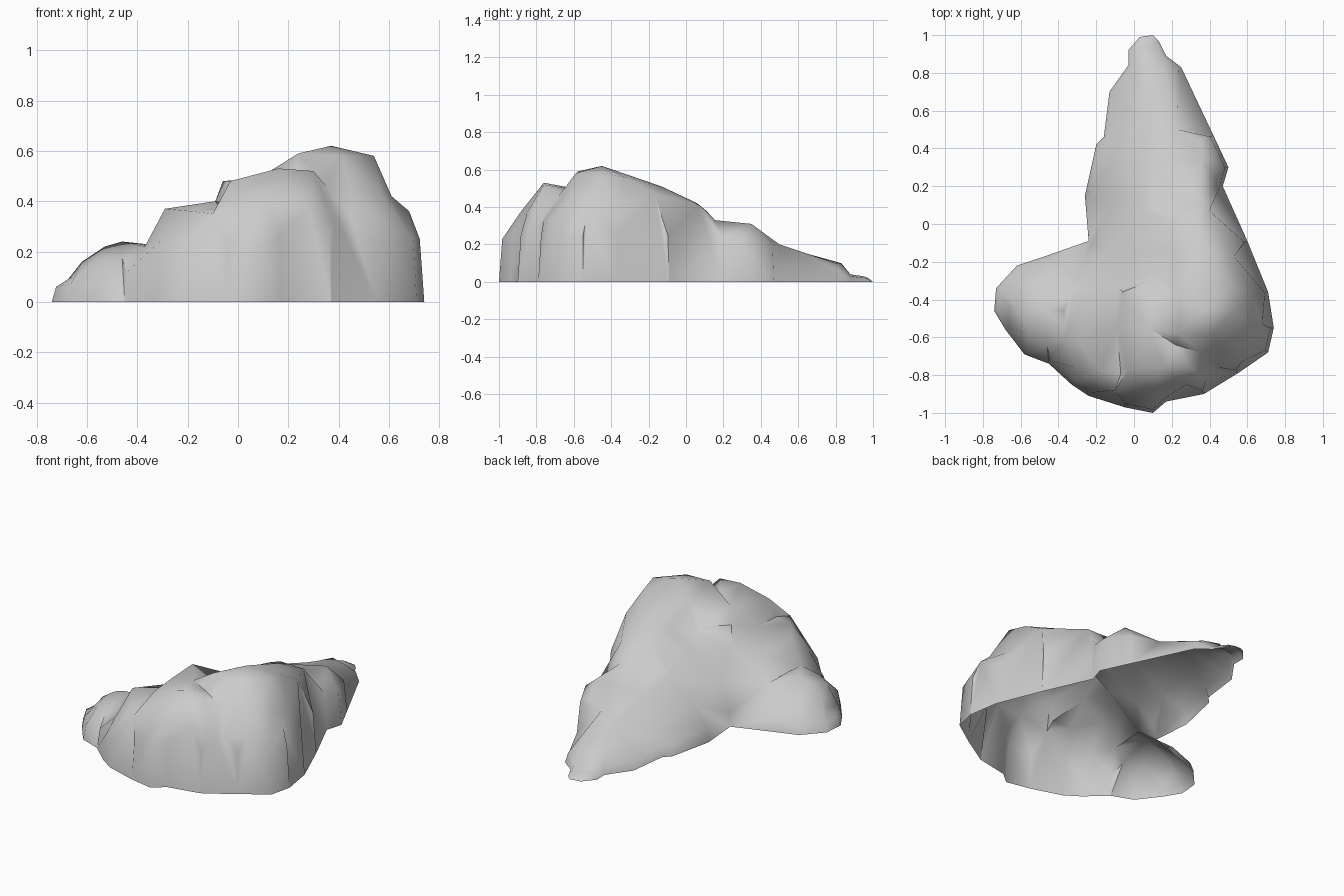
import bpy
import bmesh
import math
from mathutils import Vector
from mathutils.geometry import delaunay_2d_cdt

if "Cube" in bpy.data.objects:
    bpy.data.objects.remove(bpy.data.objects["Cube"], do_unlink=True)

RIM_INSET = 0.018
points = []
creases = []


def add_path(path, closed=False, crease=True):
    """Add a feature line of the terrain; its segments become mesh edges."""
    start = len(points)
    points.extend(Vector(p) for p in path)
    count = len(path)
    if crease:
        for i in range(count if closed else count - 1):
            creases.append((start + i, start + (i + 1) % count))


def inset_rim(path):
    """Move each outline point inwards and lift it to its own wall height."""
    rim = []
    for i, point in enumerate(path):
        before = Vector(path[i - 1][:2])
        after = Vector(path[(i + 1) % len(path)][:2])
        along = (after - before).normalized()
        rim.append((point[0] - along.y * RIM_INSET,
                    point[1] + along.x * RIM_INSET, point[2]))
    return rim


# Footprint, counter-clockwise: x, y and the height of the wall above it
outline = [
    (.74, -.55, .25), (.71, -.36, .25), (.6, -.09, .25), (.47, .2, .23),
    (.5, .3, .21), (.42, .47, .19), (.25, .83, .06), (.17, .89, .03),
    (.13, .97, .02), (.1, 1, .01), (.03, .99, .02), (-.03, .92, .03),
    (-.03, .84, .05), (-.13, .7, .04), (-.16, .46, .06), (-.2, .42, .06),
    (-.26, .15, .09), (-.24, -.09, .08), (-.44, -.16, .06),
    (-.62, -.22, .05), (-.73, -.34, .04), (-.74, -.46, .06),
    (-.68, -.56, .07), (-.58, -.69, .09), (-.45, -.74, .12),
    (-.33, -.85, .16), (-.24, -.91, .18), (-.05, -.97, .22),
    (.1, -1, .23), (.17, -.94, .27), (.37, -.9, .25),
    (.55, -.79, .25), (.71, -.68, .25),
]
add_path([(x, y, 0) for x, y, z in outline], closed=True)
add_path(inset_rim(outline), crease=False)

# Main summit, its outer shoulder and the spur running back from it
add_path([(.24, -.58, .59), (.37, -.45, .62), (.36, -.13, .51), (.33, .04, .43)])
add_path([(.41, -.59, .58), (.54, -.45, .58), (.52, -.33, .56), (.53, -.17, .47),
          (.4, .07, .41)])
add_path([(.61, -.54, .42), (.62, -.37, .37)])
add_path([(.68, -.53, .36)], crease=False)
add_path([(.24, -.37, .54), (.21, -.15, .46)])

# Front summit, and the gully between it and the main summit
add_path([(-.03, -.77, .48), (.16, -.76, .53), (.3, -.76, .52), (.38, -.83, .31)])
add_path([(.08, -.55, .49), (.22, -.64, .5), (.35, -.68, .46), (.41, -.79, .3)])
add_path([(-.1, -.88, .35), (.1, -.88, .38), (.28, -.85, .37)])

# Steep nose of the main summit
add_path([(.45, -.76, .33), (.45, -.67, .44)])
add_path([(.57, -.73, .33), (.57, -.62, .43)])

# Step on the left of the front summit: upper edge and foot
add_path([(-.03, -.77, .48), (-.05, -.55, .48), (-.06, -.36, .48), (.1, -.295, .45)])
add_path([(-.07, -.79, .37), (-.09, -.55, .4), (-.085, -.33, .37), (.11, -.27, .41)])

# Left terrace and the low side lobe
add_path([(-.18, -.78, .36), (-.29, -.62, .37), (-.24, -.4, .32)])
add_path([(-.31, -.76, .24), (-.37, -.6, .22), (-.32, -.34, .19)])
add_path([(-.37, -.46, .23), (-.46, -.45, .24), (-.53, -.45, .22), (-.62, -.44, .16),
          (-.66, -.43, .1)])
add_path([(-.46, -.65, .17), (-.56, -.58, .17)])

# Rear slope, with the small step behind the spur
add_path([(.205, .01, .42), (.25, .06, .42), (.345, .11, .38)])
add_path([(.155, .085, .33), (.215, .09, .32), (.26, .11, .33), (.345, .155, .33),
          (.36, .35, .31), (.35, .45, .22)])
add_path([(.02, -.15, .35), (.05, .08, .31), (.08, .32, .26), (.08, .55, .18),
          (.08, .65, .15), (.07, .83, .1)])
add_path([(-.14, -.14, .22), (-.13, .1, .17), (-.07, .4, .13)])
add_path([(.23, .5, .2), (.16, .8, .1)])

# Low toe beyond the tail
add_path([(.0, .86, .04), (.08, .88, .04), (.08, .95, .03)])

# Triangulate the feature lines inside the footprint
flat = [p.xy for p in points]
verts, edges, faces, source, _, _ = delaunay_2d_cdt(flat, creases, [], 1, 0.0001)

bm = bmesh.new()
for position, origins in zip(verts, source):
    if origins:
        height = points[origins[0]].z
    else:
        near = sorted(points, key=lambda p: (p.xy - position).length)[:2]
        height = sum(p.z for p in near) / len(near)
    bm.verts.new((position.x, position.y, height))
bm.verts.ensure_lookup_table()
for face in faces:
    bm.faces.new([bm.verts[i] for i in face])
bm.normal_update()
for face in bm.faces:
    if face.normal.z < 0:
        face.normal_flip()

mesh = bpy.data.meshes.new("rock_outcrop")
bm.to_mesh(mesh)
bm.free()
rock = bpy.data.objects.new("rock_outcrop", mesh)
bpy.context.collection.objects.link(rock)

# Pale stone colour
stone = bpy.data.materials.new("pale_grey_stone")
stone.use_nodes = True
colour = (0.6, 0.6, 0.6, 1)
stone.diffuse_color = colour
stone.node_tree.nodes["Principled BSDF"].inputs["Base Color"].default_value = colour
mesh.materials.append(stone)

# Weathered, smooth shading that keeps the steep steps sharp
bpy.ops.object.select_all(action="DESELECT")
rock.select_set(True)
bpy.context.view_layer.objects.active = rock
bpy.ops.object.shade_smooth_by_angle(angle=math.radians(62))
